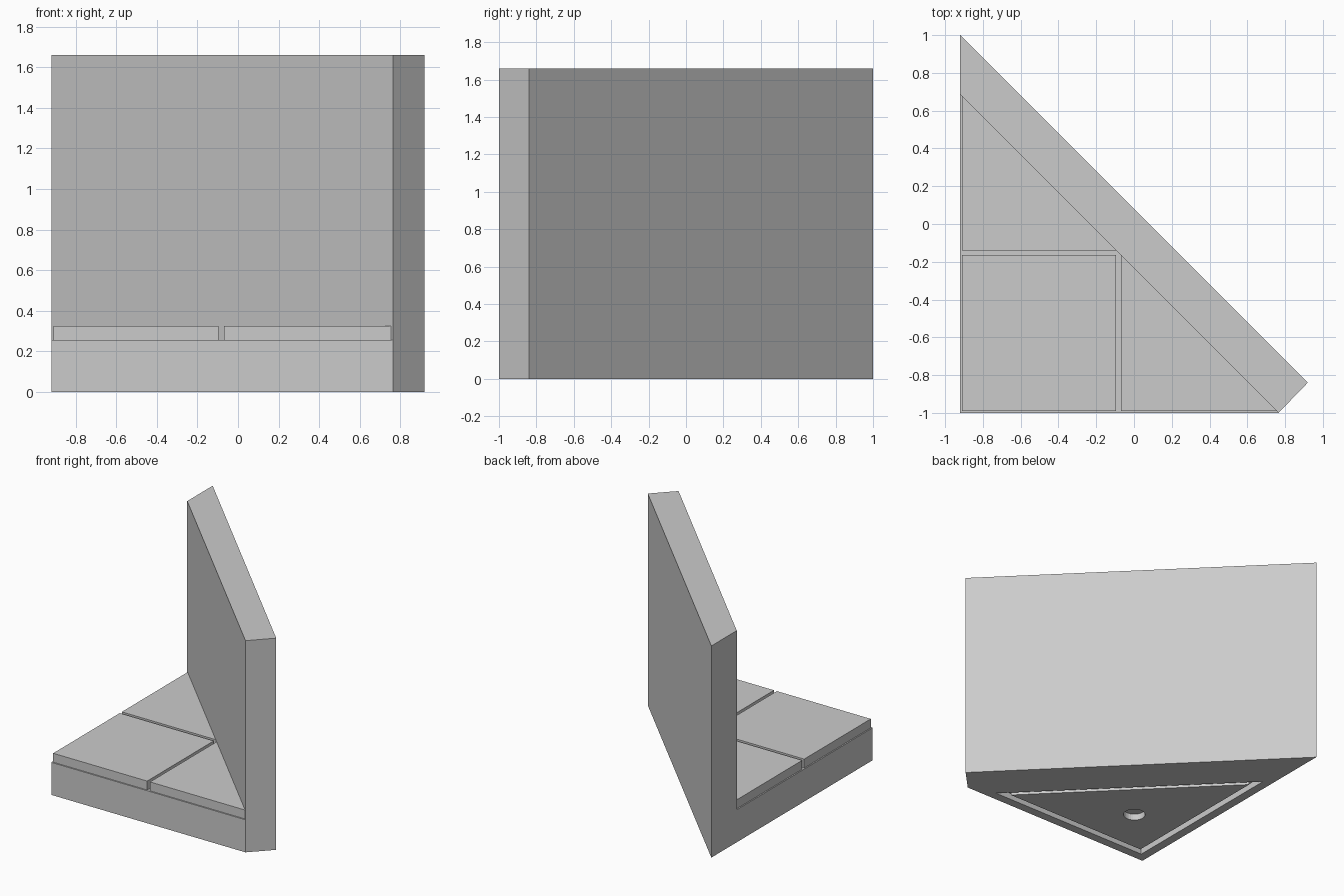
import bpy
import bmesh
from math import cos, sin, tau

if "Cube" in bpy.data.objects:
    bpy.data.objects.remove(bpy.data.objects["Cube"], do_unlink=True)

GREY = (0.6, 0.6, 0.6, 1.0)
stone = bpy.data.materials.new("light grey")
stone.use_nodes = True
stone.diffuse_color = GREY
stone.node_tree.nodes["Principled BSDF"].inputs["Base Color"].default_value = GREY

LEFT, FRONT = -0.92, -1.0     # square corner of the base
DECK, TILE_TOP, HEIGHT = 0.255, 0.325, 1.66


def prism(name, outline, low, high):
    """Extrude a flat outline straight up from low to high."""
    bm = bmesh.new()
    face = bm.faces.new([bm.verts.new((x, y, low)) for x, y in outline])
    grown = bmesh.ops.extrude_face_region(bm, geom=[face])["geom"]
    for v in grown:
        if isinstance(v, bmesh.types.BMVert):
            v.co.z = high
    bmesh.ops.recalc_face_normals(bm, faces=bm.faces)
    mesh = bpy.data.meshes.new(name)
    bm.to_mesh(mesh)
    bm.free()
    mesh.materials.append(stone)
    obj = bpy.data.objects.new(name, mesh)
    bpy.context.collection.objects.link(obj)
    return obj


def corner_triangle(inset, leg):
    """Right triangle nested in the square corner of the base."""
    x, y = LEFT + inset, FRONT + inset
    return [(x, y), (x + leg, y), (x, y + leg)]


def carve(target, cutter):
    """Subtract the cutter, then discard it."""
    cutter.hide_render = True
    mod = target.modifiers.new("cut", "BOOLEAN")
    mod.operation = "DIFFERENCE"
    mod.solver = "EXACT"
    mod.object = cutter
    bpy.context.view_layer.objects.active = target
    bpy.ops.object.modifier_apply(modifier=mod.name)
    bpy.data.objects.remove(cutter, do_unlink=True)


# Base and diagonal wall in one block, hollowed above the deck
body = prism("base_and_wall",
             [(LEFT, FRONT), (0.765, FRONT), (0.92, -0.84), (LEFT, 1.0)], 0, HEIGHT)
carve(body, prism("deck_cutter", corner_triangle(-0.5, 2.685), DECK, 2))

# Triangular groove in the underside
groove = prism("groove_cutter", corner_triangle(0.07, 1.4), -0.1, 0.05)
carve(groove, prism("groove_core", corner_triangle(0.12, 1.25), -0.2, 0.2))
carve(body, groove)

# Round socket in the underside
circle = [(-0.436 + 0.08 * cos(tau * i / 32), -0.516 + 0.08 * sin(tau * i / 32))
          for i in range(32)]
carve(body, prism("socket_cutter", circle, -0.1, 0.05))

# Floor tiles with narrow joints between them
X0, X1, X2 = -0.91, -0.095, -0.07
Y0, Y1, Y2 = -0.99, -0.165, -0.14
tiles = {
    "square_tile": [(X0, Y0), (X1, Y0), (X1, Y1), (X0, Y1)],
    "back_tile": [(X0, Y2), (X1, Y2), (X0, 0.675)],
    "side_tile": [(X2, Y0), (0.755, Y0), (X2, Y1)],
}
for name, outline in tiles.items():
    prism(name, outline, DECK, TILE_TOP)
